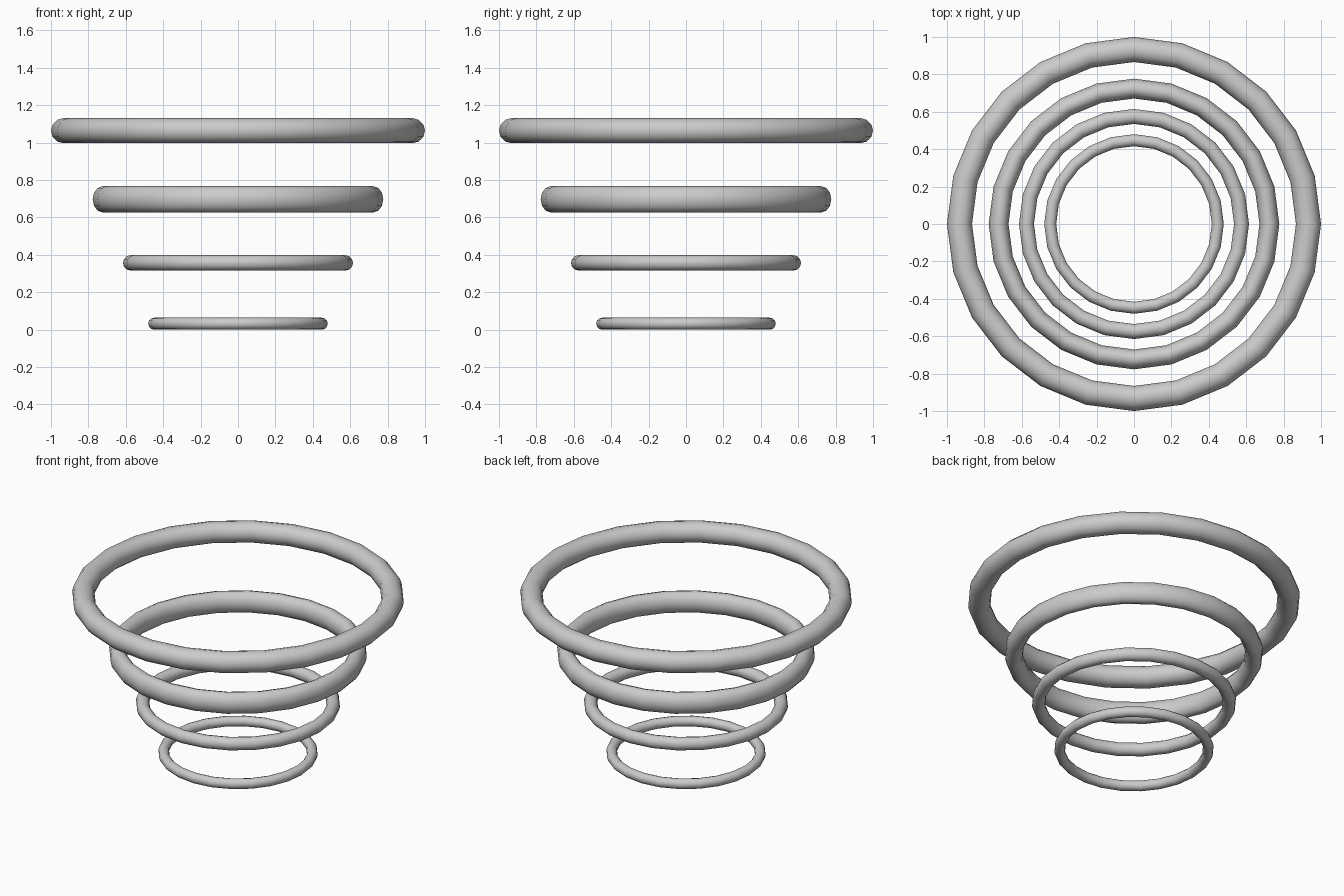
import bpy

if "Cube" in bpy.data.objects:
    bpy.data.objects.remove(bpy.data.objects["Cube"])

# name, outer radius, section half width, section half height, centre height
RINGS = [
    ("bottom_ring", 0.48, 0.032, 0.032, 0.032),
    ("lower_middle_ring", 0.615, 0.040, 0.041, 0.357),
    ("upper_middle_ring", 0.777, 0.053, 0.070, 0.697),
    ("top_ring", 1.00, 0.067, 0.067, 1.064),
]


def ring(name, outer, half_w, half_h, z):
    bpy.ops.mesh.primitive_torus_add(
        major_segments=24, minor_segments=12,
        major_radius=outer - half_w, minor_radius=half_w,
        location=(0, 0, z))
    ob = bpy.context.object
    ob.name = name
    ob.scale.z = half_h / half_w
    bpy.ops.object.transform_apply(location=False, rotation=False, scale=True)
    bpy.ops.object.shade_smooth()


# Stack of separate rings, widening upwards
for r in RINGS:
    ring(*r)
